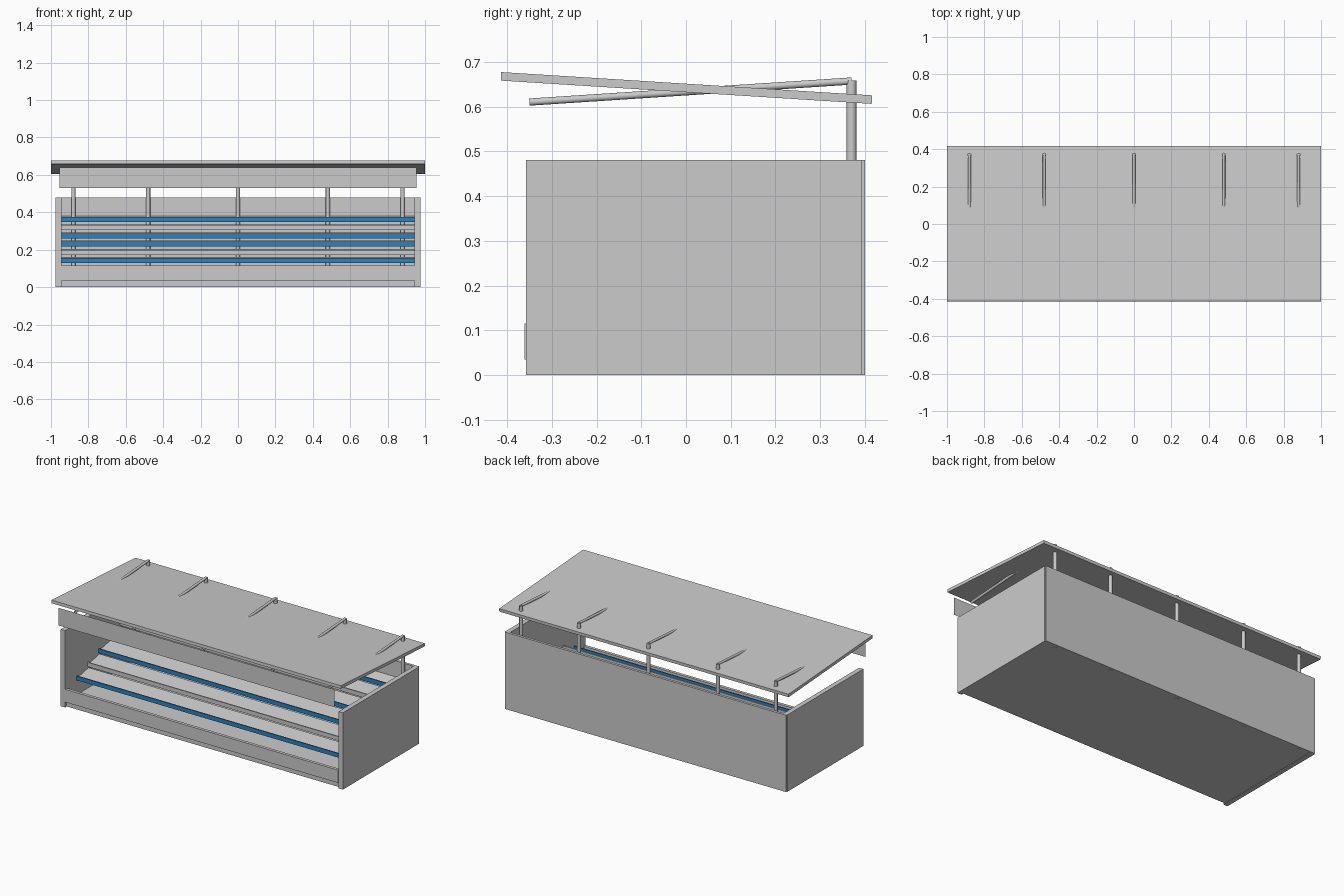
import bpy, math
from mathutils import Vector

if "Cube" in bpy.data.objects:
    bpy.data.objects.remove(bpy.data.objects["Cube"])

blue = bpy.data.materials.new("blue_rail")
blue.diffuse_color = (0.03, 0.22, 0.50, 1)
blue.use_nodes = True
blue.node_tree.nodes["Principled BSDF"].inputs["Base Color"].default_value = blue.diffuse_color


def box(name, x, y, z, mat=None):
    """Box from (min, max) ranges."""
    bpy.ops.mesh.primitive_cube_add(size=1, location=[(r[0] + r[1]) / 2 for r in (x, y, z)])
    o = bpy.context.object
    o.name = name
    o.scale = [r[1] - r[0] for r in (x, y, z)]
    bpy.ops.object.transform_apply(location=False, rotation=False, scale=True)
    if mat:
        o.data.materials.append(mat)
    return o


def prism(name, profile, hx):
    """Extrude a closed (y, z) profile from -hx to hx."""
    n = len(profile)
    verts = [(x, y, z) for x in (-hx, hx) for y, z in profile]
    faces = [tuple(range(n))[::-1], tuple(range(n, 2 * n))]
    faces += [(i, (i + 1) % n, (i + 1) % n + n, i + n) for i in range(n)]
    me = bpy.data.meshes.new(name)
    me.from_pydata(verts, [], faces)
    o = bpy.data.objects.new(name, me)
    bpy.context.collection.objects.link(o)
    return o


def rod(name, a, b, r):
    """Smooth cylinder between two points."""
    a, b = Vector(a), Vector(b)
    bpy.ops.mesh.primitive_cylinder_add(vertices=20, radius=r, depth=(b - a).length,
                                        location=(a + b) / 2)
    o = bpy.context.object
    o.name = name
    o.rotation_euler = (b - a).to_track_quat('Z', 'Y').to_euler()
    bpy.ops.object.shade_smooth_by_angle(angle=math.radians(40))
    return o


# Cabinet
for s, side in ((-1, "left"), (1, "right")):
    box(side + "_side_panel", sorted((s * 0.945, s * 0.975)), (-0.358, 0.393), (0, 0.48))
box("back_panel", (-0.97, 0.97), (0.384, 0.40), (0, 0.48))
box("base_panel", (-0.945, 0.945), (-0.345, 0.384), (0.002, 0.035))
box("kick_board", (-0.945, 0.945), (-0.361, -0.342), (0.035, 0.115))

# Stepped display shelves with front rails
for i in range(6):
    y = -0.24 + 0.108 * i
    z = 0.142 + 0.044 * i
    end = min(y + 0.115, 0.384)
    prism("shelf_%d" % (i + 1),
          [(y, z - 0.012), (end, z + 0.010), (end, z + 0.018), (y, z - 0.004)], 0.945)
    box("shelf_rail_%d" % (i + 1), (-0.943, 0.943), (y - 0.008, y), (z - 0.013, z + 0.013),
        blue if i in (0, 2, 3, 5) else None)

# Posts and roof arms
for i, x in enumerate((-0.88, -0.48, 0, 0.48, 0.88)):
    rod("post_%d" % (i + 1), (x, 0.37, 0), (x, 0.37, 0.658), 0.011)
    rod("roof_arm_%d" % (i + 1), (x, 0.37, 0.657), (x, -0.35, 0.61), 0.008)

# Sloping roof
prism("roof", [(-0.414, 0.658), (0.415, 0.606), (0.416, 0.625), (-0.413, 0.677)], 1.0)

# Thin hanging front valance
bpy.ops.mesh.primitive_plane_add(size=1, location=(0, -0.41, 0.585), rotation=(math.pi / 2, 0, 0))
valance = bpy.context.object
valance.name = "front_valance"
valance.scale = (1.91, 0.11, 1)
